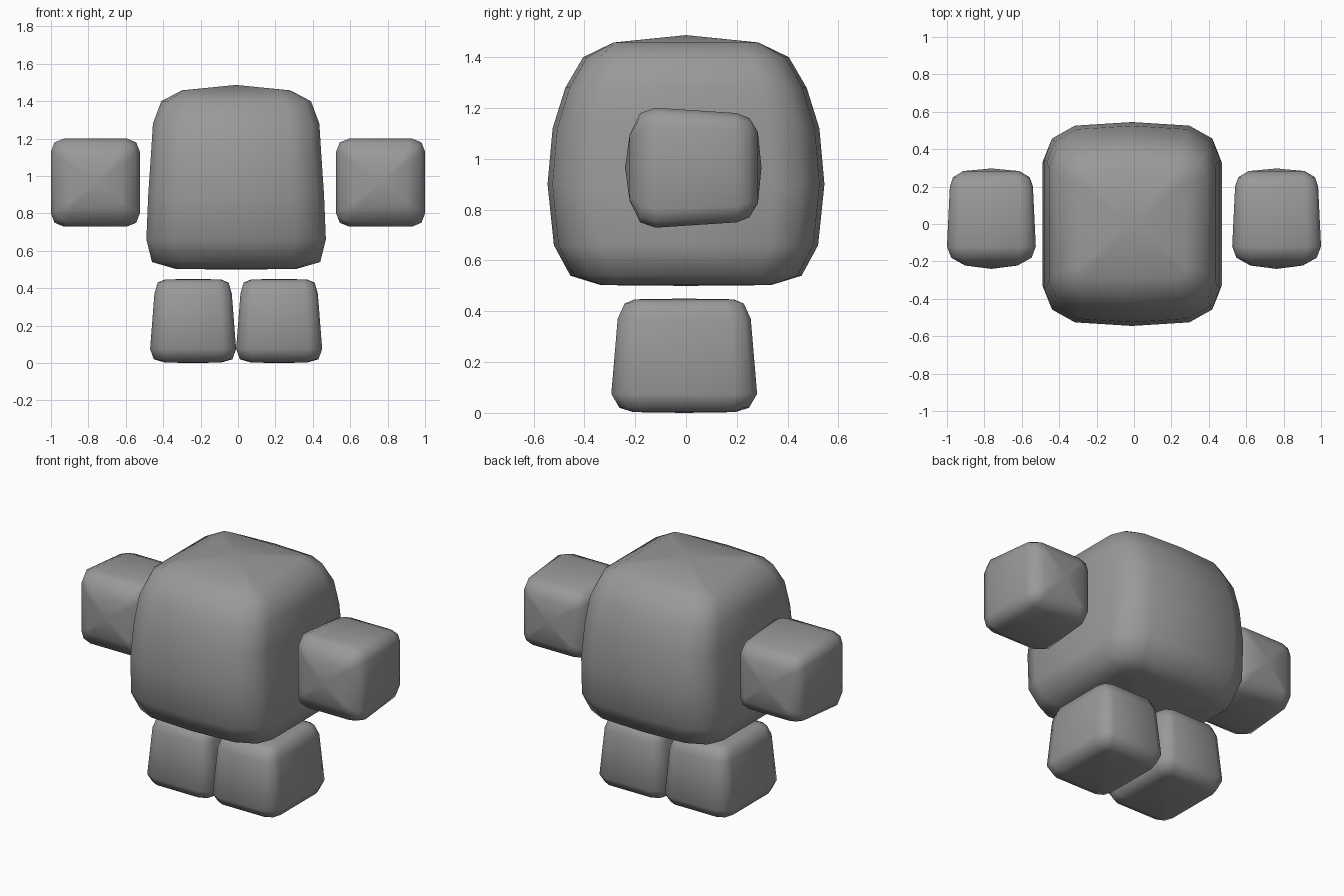
import bpy, bmesh
from mathutils import Vector

if "Cube" in bpy.data.objects:
    bpy.data.objects.remove(bpy.data.objects["Cube"])

grey = bpy.data.materials.new("stone grey")
grey.diffuse_color = (0.32, 0.32, 0.32, 1)
grey.use_nodes = True
grey.node_tree.nodes["Principled BSDF"].inputs["Base Color"].default_value = grey.diffuse_color

# Corner sections: (first quadrant, from the +v side round to the +u side)
BODY = [(0.65, 0.965), (0.91, 0.84), (1, 0.63)]
LIMB = [(0.70, 1.0), (0.92, 0.91), (1, 0.70)]
SQUARE = [(0.80, 1.0), (0.97, 0.97), (1, 0.80)]


def ring_points(q):
    """Sixteen points of a soft square, from one corner mirrored four ways."""
    pts = [(0, 1)] + q + [(1, 0)]
    pts += [(u, -v) for u, v in reversed(q)] + [(0, -1)]
    pts += [(-u, -v) for u, v in q] + [(-1, 0)]
    return pts + [(-u, v) for u, v in reversed(q)]


def soft_block(name, section, rings, ends, centre, along_y=False):
    """Loft soft squares (t, half u, half v) between two domed end points."""
    bm = bmesh.new()

    def vert(u, v, t):
        p = Vector((u, t, v)) if along_y else Vector((u, v, t))
        return bm.verts.new(p + Vector(centre))

    loops = []
    for i, (t, hu, hv) in enumerate(rings):
        q = SQUARE if i in (0, len(rings) - 1) else section
        loops.append([vert(u * hu, v * hv, t) for u, v in ring_points(q)])
    n = len(loops[0])
    for a, b in zip(loops, loops[1:]):
        for i in range(n):
            j = (i + 1) % n
            bm.faces.new((a[i], a[j], b[j], b[i]))
    for loop, t in ((loops[0], ends[0]), (loops[-1], ends[1])):
        tip = vert(0, 0, t)
        for i in range(n):
            bm.faces.new((loop[i], loop[(i + 1) % n], tip))
    bmesh.ops.recalc_face_normals(bm, faces=bm.faces)
    for f in bm.faces:
        f.smooth = True
    mesh = bpy.data.meshes.new(name)
    bm.to_mesh(mesh)
    bm.free()
    mesh.materials.append(grey)
    obj = bpy.data.objects.new(name, mesh)
    bpy.context.collection.objects.link(obj)
    return obj


# Big bulging body
soft_block("body", BODY,
           [(0.503, 0.32, 0.335), (0.54, 0.45, 0.455), (0.66, 0.48, 0.52),
            (0.90, 0.47, 0.545), (1.12, 0.455, 0.525), (1.28, 0.445, 0.475),
            (1.40, 0.40, 0.405), (1.458, 0.29, 0.285)],
           (0.50, 1.487), (-0.01, 0, 0))

for side, s in (("left", -1), ("right", 1)):
    # Floating fists, narrowing towards the back
    soft_block(side + "_arm", LIMB,
               [(-0.222, 0.14, 0.13), (-0.18, 0.215, 0.215), (-0.12, 0.2375, 0.236),
                (0.20, 0.222, 0.215), (0.25, 0.205, 0.195), (0.283, 0.15, 0.14)],
               (-0.24, 0.297), (s * 0.7625, 0, 0.965), True)
    # Stubby feet, narrowing towards the top
    soft_block(side + "_leg", LIMB,
               [(0.003, 0.15, 0.20), (0.02, 0.21, 0.255), (0.075, 0.23, 0.287),
                (0.37, 0.207, 0.262), (0.43, 0.19, 0.235), (0.447, 0.15, 0.195)],
               (0.0, 0.45), (-0.01 + s * 0.23, -0.007, 0))
